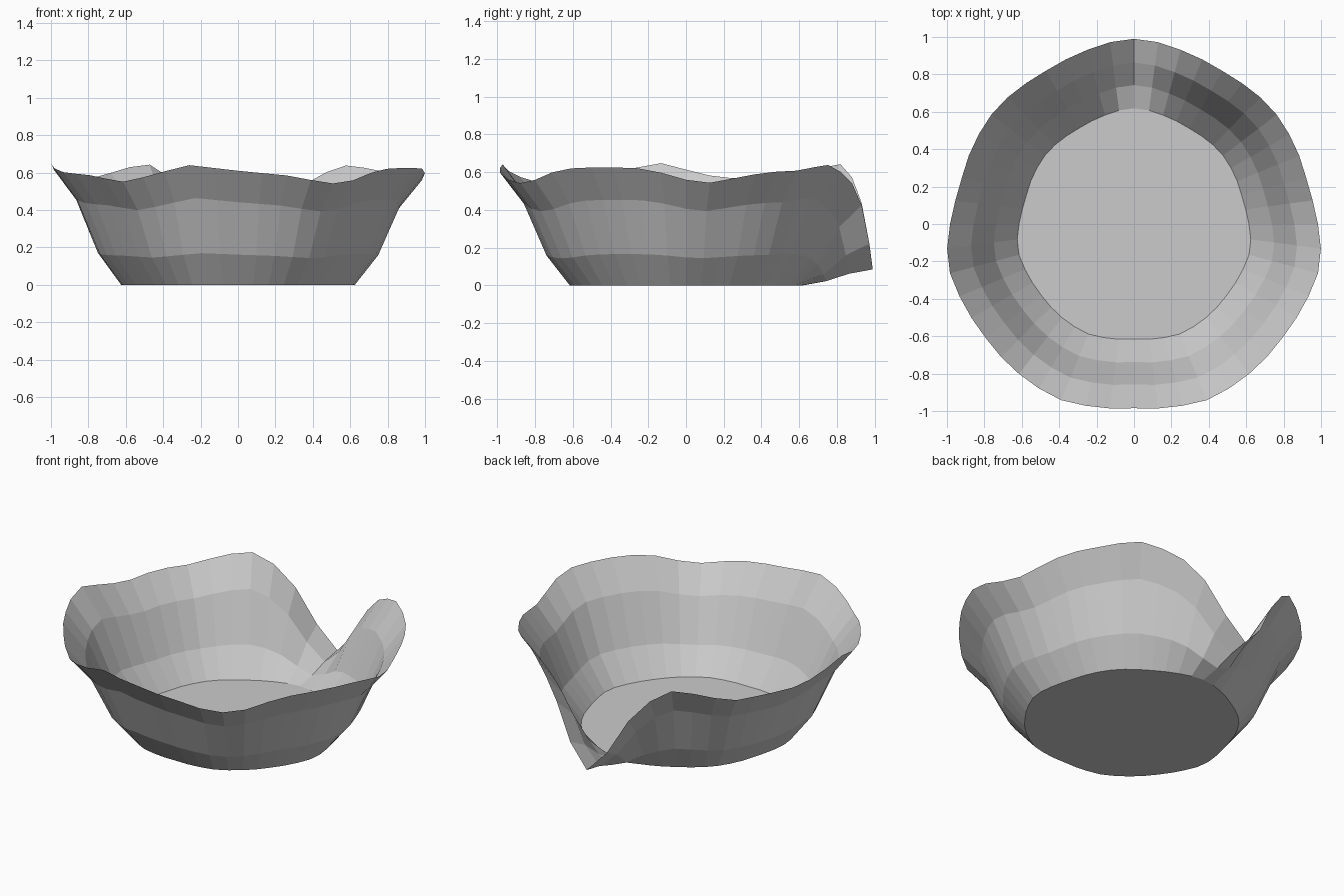
import bpy, bmesh, math

if "Cube" in bpy.data.objects:
    bpy.data.objects.remove(bpy.data.objects["Cube"])

SEGMENTS = 48

# Rim control points: angle from +x in degrees -> rim height
HEIGHT = [(0, .56), (6, .54), (18, .575), (26, .6), (40, .61), (51, .645), (59, .61),
          (67, .55), (76, .41), (82, .23), (90, .085), (98, .23), (104, .42), (114, .6),
          (121, .65), (129, .625), (141, .575), (154, .58), (168, .565), (177, .6),
          (188, .65), (200, .605), (219, .585), (232, .55), (240, .575), (255, .64),
          (270, .61), (285, .585), (299, .54), (308, .56), (317, .61), (325, .625),
          (344, .625), (352, .6)]
# Outline radius, mirrored left to right: angle from -90 (front) to 90 (back)
RADIUS = [(-90, .985), (-78, 1.0), (-67, 1.02), (-52, 1.01), (-38, 1.0), (-25, 1.006),
          (-16, 1.02), (-7, 1.007), (1, .98), (12, .952), (25, .957), (40, .962),
          (58, .943), (72, .957), (82, .98), (90, .99)]
# Wall profile: (share of outline radius, share of rim height)
PROFILE = [(.625, 0), (.75, .265), (.872, .725), (1, 1)]


def lookup(table, a):
    for (a0, v0), (a1, v1) in zip(table, table[1:]):
        if a0 <= a <= a1:
            return v0 + (v1 - v0) * (a - a0) / (a1 - a0)


def rim(i):
    deg = 360 * i / SEGMENTS
    a = math.radians(deg)
    folded = math.degrees(math.asin(max(-1, min(1, math.sin(a)))))
    return a, lookup(RADIUS, folded), lookup(HEIGHT + [(360, HEIGHT[0][1])], deg)


bm = bmesh.new()
rings = []
for rs, hs in PROFILE:
    ring = []
    for i in range(SEGMENTS):
        a, r, h = rim(i)
        ring.append(bm.verts.new((r * rs * math.cos(a), r * rs * math.sin(a), h * hs)))
    rings.append(ring)

# Flat floor and flared wavy wall
bm.faces.new(rings[0])
for low, high in zip(rings, rings[1:]):
    for i in range(SEGMENTS):
        j = (i + 1) % SEGMENTS
        bm.faces.new((low[i], low[j], high[j], high[i]))
bmesh.ops.recalc_face_normals(bm, faces=bm.faces)

mesh = bpy.data.meshes.new("wavy_bowl")
bm.to_mesh(mesh)
bm.free()
bowl = bpy.data.objects.new("wavy_bowl", mesh)
bpy.context.collection.objects.link(bowl)

grey = bpy.data.materials.new("light grey")
grey.diffuse_color = (.6, .6, .6, 1)
grey.use_nodes = True
grey.node_tree.nodes["Principled BSDF"].inputs["Base Color"].default_value = grey.diffuse_color
mesh.materials.append(grey)
